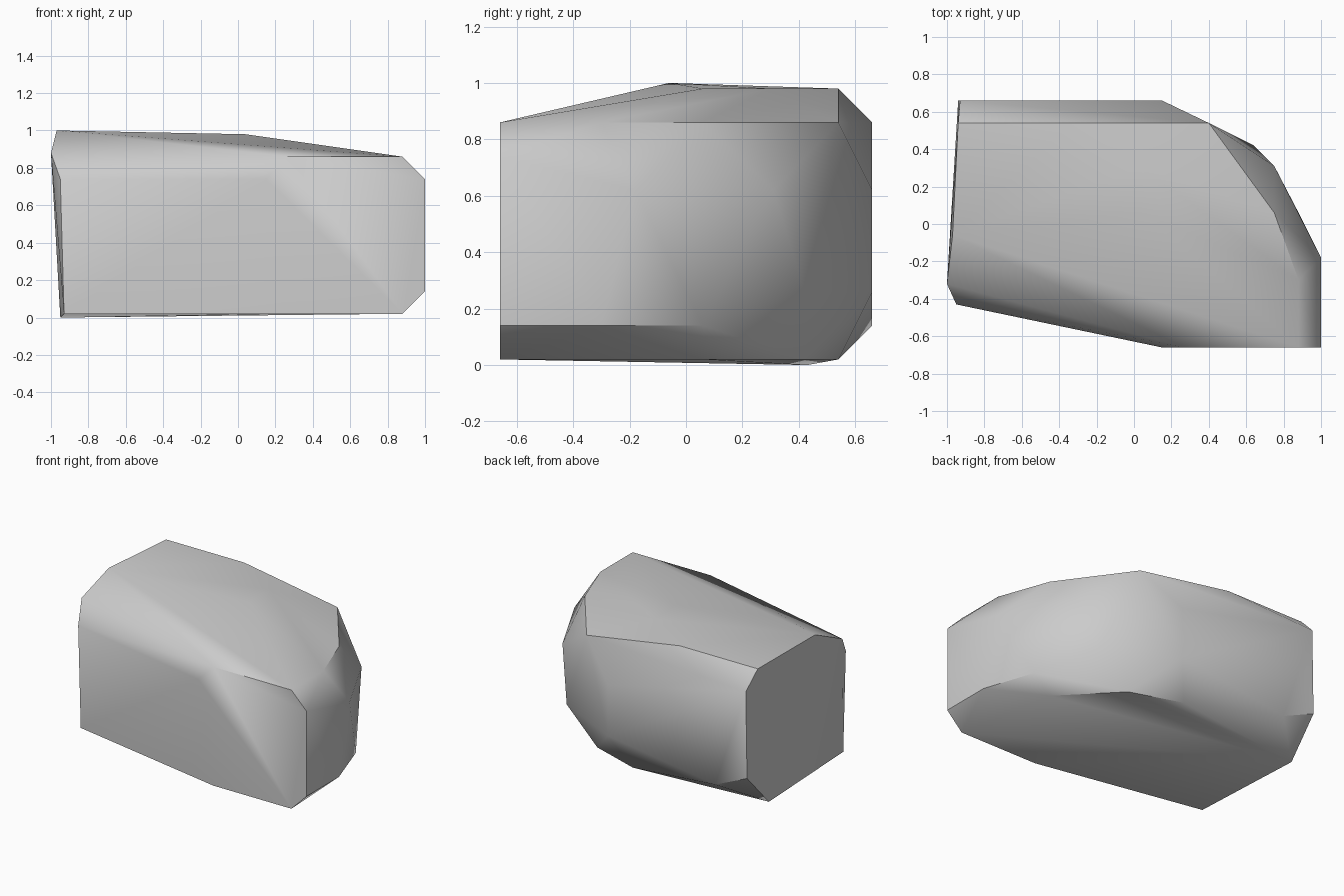
import bpy
import bmesh
from math import radians

if "Cube" in bpy.data.objects:
    bpy.data.objects.remove(bpy.data.objects["Cube"], do_unlink=True)


def make_material(name, colour):
    material = bpy.data.materials.new(name)
    material.use_nodes = True
    material.diffuse_color = colour
    shader = material.node_tree.nodes["Principled BSDF"]
    shader.inputs["Base Color"].default_value = colour
    shader.inputs["Roughness"].default_value = 0.8
    return material


def make_hull(name, outlines, material):
    """Wrap a tight faceted skin around the corner points of several outlines."""
    bm = bmesh.new()
    for outline in outlines:
        for corner in outline:
            bm.verts.new(corner)
    hull = bmesh.ops.convex_hull(bm, input=bm.verts[:])
    spare = {v for v in hull["geom_interior"] + hull["geom_unused"]
             if isinstance(v, bmesh.types.BMVert)}
    bmesh.ops.delete(bm, geom=list(spare), context="VERTS")
    # Join the nearly flat triangles into broad facets
    bmesh.ops.dissolve_limit(bm, angle_limit=radians(1.5),
                             verts=bm.verts[:], edges=bm.edges[:])
    bmesh.ops.recalc_face_normals(bm, faces=bm.faces[:])
    mesh = bpy.data.meshes.new(name)
    bm.to_mesh(mesh)
    bm.free()
    mesh.materials.append(material)
    rock = bpy.data.objects.new(name, mesh)
    bpy.context.collection.objects.link(rock)
    return rock


# Flat underside
base = [(.88, -.66, .02), (.27, -.66, .02), (-.93, -.43, .02), (-.95, .43, 0),
        (.04, .54, .02), (.4, .42, .02), (.75, .06, .02)]

# Chamfer line above the underside
lower_edge = [(1, -.66, .14), (1, -.3, .14), (.88, .06, .14), (.64, .42, .26),
              (.15, .66, .26), (-.69, .66, .14), (-.94, .66, .25)]

# Chamfer line below the top
upper_edge = [(1, -.66, .74), (1, -.18, .62), (.75, .31, .62), (.4, .54, .74),
              (.15, .66, .62), (-.93, .66, .86), (-.95, -.43, .74), (.15, -.66, .74)]

# Gently sloping top
crown = [(.88, -.66, .86), (.88, -.3, .86), (.75, .06, .86), (.4, .54, .86),
         (.04, .3, .98), (.04, .06, .98), (-.33, .54, .98), (-.94, .54, .98),
         (-.97, -.06, 1), (-1, -.32, .88), (.27, -.66, .86)]

stone = make_material("stone grey", (.6, .6, .6, 1))
rock = make_hull("rock", [base, lower_edge, upper_edge, crown], stone)

# Soft shading over the worn corners, crisp at the hard breaks
bpy.ops.object.select_all(action="DESELECT")
rock.select_set(True)
bpy.context.view_layer.objects.active = rock
bpy.ops.object.shade_smooth_by_angle(angle=radians(40))
